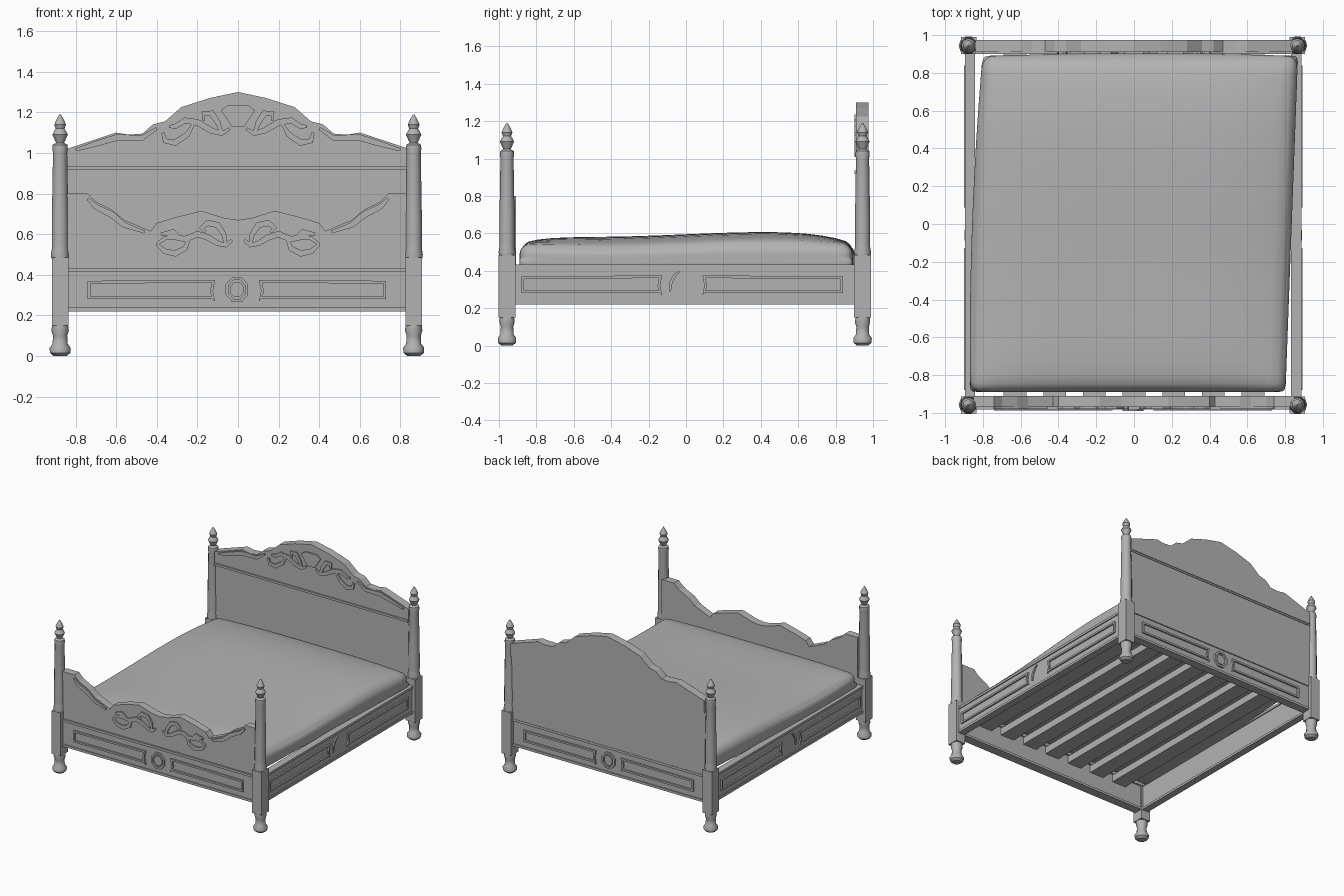
import bpy, bmesh, math
from mathutils import Matrix, Vector

cube = bpy.data.objects.get("Cube")
if cube:
    bpy.data.objects.remove(cube)

GREY = (0.45, 0.45, 0.45, 1)
mat = bpy.data.materials.new("plain grey")
mat.use_nodes = True
mat.diffuse_color = GREY
mat.node_tree.nodes["Principled BSDF"].inputs["Base Color"].default_value = GREY


def finish(name, bm, smooth=None):
    bmesh.ops.recalc_face_normals(bm, faces=bm.faces)
    mesh = bpy.data.meshes.new(name)
    bm.to_mesh(mesh)
    bm.free()
    mesh.materials.append(mat)
    ob = bpy.data.objects.new(name, mesh)
    bpy.context.collection.objects.link(ob)
    if smooth:
        bpy.ops.object.select_all(action="DESELECT")
        ob.select_set(True)
        bpy.context.view_layer.objects.active = ob
        bpy.ops.object.shade_smooth_by_angle(angle=math.radians(smooth))


def box(name, lo, hi):
    bm = bmesh.new()
    bmesh.ops.create_cube(bm, size=1)
    lo, hi = Vector(lo), Vector(hi)
    for v in bm.verts:
        v.co = Vector([(a + b) / 2 + c * (b - a) for a, b, c in zip(lo, hi, v.co)])
    finish(name, bm)


def wall(x=0, y=0, turn=0):
    """Upright frame: local x runs along the wall, y up, z outwards."""
    return (Matrix.Translation((x, y, 0)) @ Matrix.Rotation(turn, 4, "Z")
            @ Matrix.Rotation(math.pi / 2, 4, "X"))


def plate(name, outline, depth, place, rim=0):
    """Extruded outline; with a rim only the border ring is kept."""
    bm = bmesh.new()
    face = bm.faces.new([bm.verts.new((u, v, 0)) for u, v in outline])
    face.normal_update()
    if rim:
        ring = bmesh.ops.inset_region(bm, faces=[face], thickness=rim, use_boundary=True,
                                      use_even_offset=True)["faces"]
        bmesh.ops.delete(bm, geom=[f for f in bm.faces if f not in ring], context="FACES")
    geo = bmesh.ops.extrude_face_region(bm, geom=bm.faces[:], use_keep_orig=True)["geom"]
    bmesh.ops.translate(bm, vec=(0, 0, depth),
                        verts=[g for g in geo if isinstance(g, bmesh.types.BMVert)])
    bm.transform(place)
    finish(name, bm)


def turned(name, profile, x, y, sides=12):
    bm = bmesh.new()
    ring = None
    for r, z in profile:
        new = [bm.verts.new((x + r * math.cos(a), y + r * math.sin(a), z))
               for a in (2 * math.pi * i / sides for i in range(sides))]
        if ring:
            for i in range(sides):
                j = (i + 1) % sides
                bm.faces.new((ring[i], ring[j], new[j], new[i]))
        else:
            bm.faces.new(new)
        ring = new
    bm.faces.new(ring)
    finish(name, bm, 40)


def scroll(name, path, width, place, depth):
    """Tapered ribbon following a path."""
    pts = [Vector(p) for p in path]
    left, right = [], []
    for i, p in enumerate(pts):
        d = (pts[min(i + 1, len(pts) - 1)] - pts[max(i - 1, 0)]).normalized()
        w = width * (0.45 + 0.55 * math.sin(math.pi * i / (len(pts) - 1)))
        n = Vector((-d.y, d.x)) * w
        left.append(p + n)
        right.append(p - n)
    plate(name, left + right[::-1], depth, place)


def mirrored(half):
    """Half profile from outer end to centre, completed to the other side."""
    return half + [(-x, z) for x, z in half[::-1] if x]


# Corner posts
FOOT = [(.032, 0), (.05, .015), (.052, .04), (.037, .06), (.035, .1), (.043, .125), (.04, .15)]
SHAFT = [(.043, .48), (.045, .5), (.04, .53), (.041, .56), (.041, .65), (.035, 1.0),
         (.038, 1.02), (.036, 1.04), (.02, 1.05), (.038, 1.09), (.022, 1.12),
         (.029, 1.14), (.018, 1.165), (.003, 1.19)]
for side, x in (("right", -.876), ("left", .865)):
    for end, y in (("front", -.957), ("back", .944)):
        tag = f"{end}_{side}"
        box("post_block_" + tag, (x - .041, y - .045, .15), (x + .041, y + .045, .485))
        turned("foot_" + tag, FOOT, x, y, 10)
        turned("post_shaft_" + tag, SHAFT, x, y)

# Rails with mouldings
RAILS = {
    "front": ((-.85, -.975), (.84, -.92)),
    "back": ((-.85, .91), (.84, .96)),
    "right": ((-.888, -.93), (-.85, .92)),
    "left": ((.84, -.93), (.88, .92)),
}
for name, (a, b) in RAILS.items():
    box(name + "_rail", (*a, .22), (*b, .43))
    g = Vector((.008, 0)) if name in ("left", "right") else Vector((0, .008))
    for edge, z in (("bottom", .22), ("top", .415)):
        box(f"{name}_{edge}_moulding", (*(Vector(a) - g), z), (*(Vector(b) + g), z + .018))

# Framed panels on the outer rail faces, each with a carved centre
FACES = {"front": wall(-.005, -.975), "back": wall(-.005, .96, math.pi),
         "right": wall(-.888, -.02, -math.pi / 2), "left": wall(.88, -.02, math.pi / 2)}
OVAL = [(math.cos(a), math.sin(a)) for a in (math.pi * (i + .5) / 4 for i in range(8))]
for name, place in FACES.items():
    outer = .735 if name in ("front", "back") else .86
    for s in (-1, 1):
        frame = [(s * outer, .28), (s * .12, .28), (s * .108, .27), (s * .118, .32),
                 (s * .108, .375), (s * outer, .37)][::s]
        plate(f"{name}_panel_frame", frame, .012, place, .014)
    if name in ("front", "back"):
        plate(name + "_medallion_rim", [(.06 * u, .327 + .066 * v) for u, v in OVAL], .014, place, .014)
        plate(name + "_medallion", [(.036 * u, .327 + .04 * v) for u, v in OVAL], .008, place)
    else:
        s = 1 if name == "left" else -1
        scroll(name + "_rail_carving", [(-.064 * s, .29), (-.06 * s, .34), (-.04 * s, .375), (-.015 * s, .395)],
               .009, place, .01)

# Headboard: thin panel under a thicker shaped crest
box("headboard_panel", (-.85, .925, .42), (.84, .965, .93))
CREST = mirrored([(-.84, 1.02), (-.72, 1.06), (-.6, 1.1), (-.54, 1.09), (-.47, 1.095),
                  (-.42, 1.14), (-.36, 1.155), (-.28, 1.225), (-.14, 1.27), (0, 1.3)])
plate("headboard_crest", [(-.84, .93)] + CREST + [(.84, .93)], .065, wall(0, .975))
box("headboard_ledge", (-.84, .9, .918), (.84, .97, .935))

# Footboard with a dipping top edge
DIP = mirrored([(-.85, .8), (-.74, .8), (-.7, .76), (-.62, .72), (-.56, .67), (-.43, .615),
                (-.4, .655), (-.3, .685), (-.18, .715), (-.07, .68), (0, .67)])
plate("footboard", [(-.85, .42)] + DIP + [(.85, .42)], .06, wall(0, -.91))

# Carved scrolls and edge trim, one half drawn and mirrored
FOOT_SCROLLS = [
    [(.03, .57), (.06, .545), (.1, .555), (.15, .585), (.2, .6), (.26, .575), (.31, .585), (.36, .58), (.4, .55)],
    [(.06, .55), (.07, .6), (.1, .645), (.15, .655), (.18, .63), (.16, .61)],
    [(.24, .58), (.26, .53), (.31, .505), (.36, .515), (.4, .55)],
    [(.28, .58), (.32, .61), (.38, .6)],
    [(.46, .61), (.56, .645), (.62, .695), (.7, .735), (.74, .775)],
]
HEAD_SCROLLS = [
    [(.04, 1.12), (.08, 1.095), (.13, 1.11), (.2, 1.15), (.26, 1.16), (.31, 1.13), (.34, 1.13)],
    [(.08, 1.1), (.1, 1.15), (.13, 1.195), (.17, 1.195), (.17, 1.16)],
    [(.22, 1.14), (.25, 1.09), (.31, 1.05), (.36, 1.06), (.37, 1.1)],
    [(.4, 1.12), (.47, 1.075), (.6, 1.075), (.7, 1.045), (.8, 1.015)],
]
for board, y, scrolls in (("footboard", -.97, FOOT_SCROLLS), ("headboard", .91, HEAD_SCROLLS)):
    for path in scrolls:
        for s in (-1, 1):
            scroll(board + "_scroll", [(s * u, v) for u, v in path], .016, wall(0, y), .01)
plate("headboard_shell", [(-.085, 1.21), (-.03, 1.13), (.03, 1.13), (.085, 1.21), (.05, 1.235), (-.05, 1.235)],
      .01, wall(0, .91))

# Bed slats
for i in range(-3, 4):
    box("slat", (i * .21 - .06, -.93, .355), (i * .21 + .06, .92, .41))

# Mattress: soft domed slab, lying slightly askew
HALF = Vector((.835, .89, .0675))
bm = bmesh.new()
bmesh.ops.create_cube(bm, size=2)
bmesh.ops.subdivide_edges(bm, edges=bm.edges[:], cuts=19, use_grid_fill=True)
for v in bm.verts:
    # crowd the grid towards the edges, then round them, more softly above
    p = Vector([math.sin(c * math.pi / 2) for c in v.co])
    q = p * HALF
    r = .06 if p.z > -.3 else .03
    core = Vector([max(r - h, min(h - r, c)) for c, h in zip(q, HALF)])
    if (q - core).length > 0:
        q = core + (q - core).normalized() * r
    dome = .05 * (1 - p.x ** 4) * (1 - p.y ** 6)
    wave = .013 * math.sin(2.9 * p.y) * (1 - p.y ** 6)
    q.z += .4775 + (p.z + 1) / 2 * (dome + wave)
    q.x += .033 * p.y - .022 * (1 - p.y ** 2) * max(0, -p.x)
    q.y += .012 * (1 - p.x ** 2) * max(0, p.y)
    v.co = q
finish("mattress", bm, 60)
